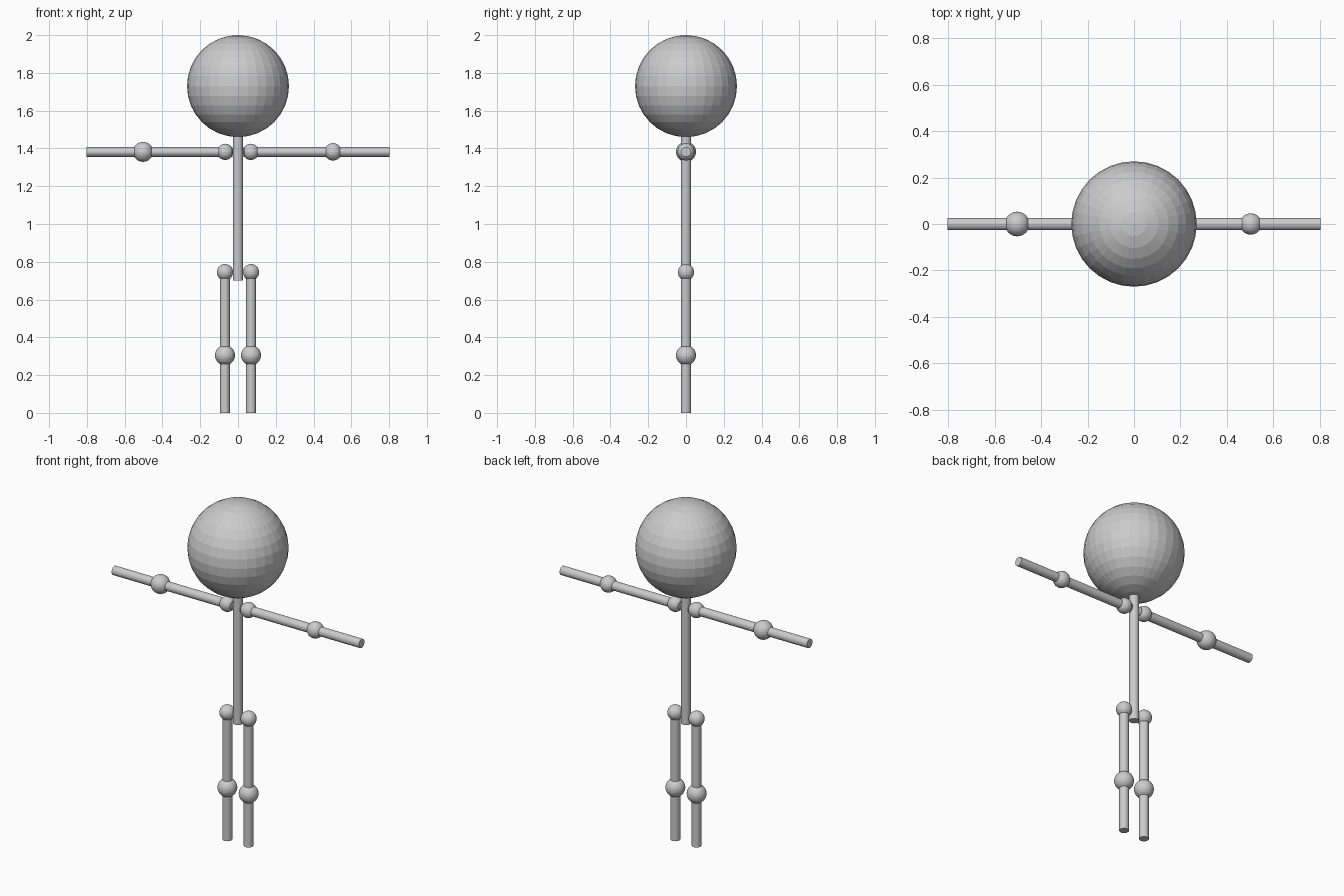
import bpy, math

if "Cube" in bpy.data.objects:
    bpy.data.objects.remove(bpy.data.objects["Cube"])

grey = bpy.data.materials.new("plain_grey")
grey.diffuse_color = (0.6, 0.6, 0.6, 1)
grey.use_nodes = True
grey.node_tree.nodes["Principled BSDF"].inputs["Base Color"].default_value = grey.diffuse_color

LIMB_R = 0.026


def finish(name):
    ob = bpy.context.object
    ob.name = name
    ob.data.materials.append(grey)
    return ob


def ball(name, loc, r):
    bpy.ops.mesh.primitive_uv_sphere_add(segments=32, ring_count=16, radius=r, location=loc)
    return finish(name)


def rod(name, a, b, axis):
    """Round rod from a to b along the x or z axis."""
    mid = [(p + q) / 2 for p, q in zip(a, b)]
    length = math.dist(a, b)
    rot = (0, math.pi / 2, 0) if axis == "x" else (0, 0, 0)
    bpy.ops.mesh.primitive_cylinder_add(vertices=32, radius=LIMB_R, depth=length,
                                        location=mid, rotation=rot)
    return finish(name)


# Head and spine
ball("head", (0, 0, 1.73), 0.27)
rod("spine", (0, 0, 0.70), (0, 0, 1.48), "z")

ARM_Z = 1.382
for side, s, elbow_r in (("left", 1, 0.046), ("right", -1, 0.053)):
    # Arm with shoulder and elbow joints
    rod(side + "_upper_arm", (s * 0.03, 0, ARM_Z), (s * 0.503, 0, ARM_Z), "x")
    rod(side + "_forearm", (s * 0.503, 0, ARM_Z), (s * 0.803, 0, ARM_Z), "x")
    ball(side + "_shoulder", (s * 0.068, 0, ARM_Z), 0.043)
    ball(side + "_elbow", (s * 0.503, 0, ARM_Z), elbow_r)

    # Leg with hip and knee joints
    x = s * 0.069
    rod(side + "_thigh", (x, 0, 0.305), (x, 0, 0.745), "z")
    rod(side + "_shin", (x, 0, 0), (x, 0, 0.305), "z")
    ball(side + "_hip", (x, 0, 0.745), 0.043)
    ball(side + "_knee", (x, 0, 0.305), 0.053)
